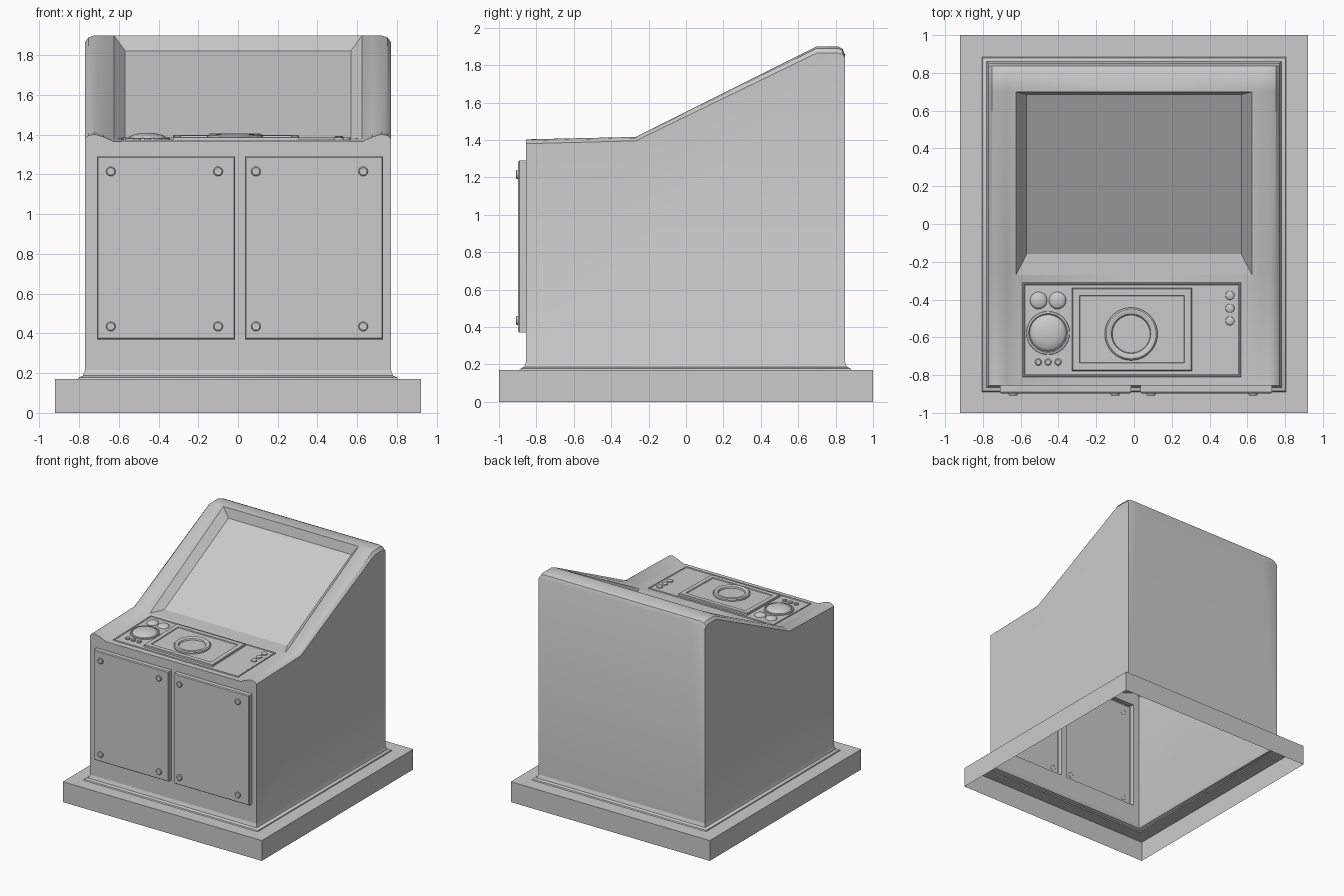
import bpy, bmesh, math

if "Cube" in bpy.data.objects:
    bpy.data.objects.remove(bpy.data.objects["Cube"])


def finish(name, bm, angle=35):
    """Weld, orient and smooth a bmesh, then link it as a named object."""
    bmesh.ops.remove_doubles(bm, verts=bm.verts, dist=0.0004)
    bmesh.ops.recalc_face_normals(bm, faces=bm.faces)
    me = bpy.data.meshes.new(name)
    bm.to_mesh(me)
    bm.free()
    ob = bpy.data.objects.new(name, me)
    bpy.context.collection.objects.link(ob)
    bpy.ops.object.select_all(action='DESELECT')
    ob.select_set(True)
    bpy.context.view_layer.objects.active = ob
    bpy.ops.object.shade_smooth_by_angle(angle=math.radians(angle))
    return ob


def face(bm, pts):
    return bm.faces.new([bm.verts.new(p) for p in pts])


def loft(bm, rings, cap=True):
    """Bridge closed rings of equal length; optionally fill the last one."""
    for a, b in zip(rings, rings[1:]):
        n = len(a)
        for i in range(n):
            j = (i + 1) % n
            face(bm, [a[i], a[j], b[j], b[i]])
    if cap:
        face(bm, rings[-1])


def deck_z(y):
    return 1.365 + 0.0222 * (y + 0.855)


def on_deck(u, v, d):
    return (u, v, deck_z(v) + d)


def on_front(u, v, d):
    return (u, -0.855 - d, v)


def tray(name, u0, u1, v0, v1, steps, place):
    """Stepped rectangular plate: steps are (inset, height)."""
    bm = bmesh.new()
    loft(bm, [[place(u, v, d) for u, v in ((u0 + i, v0 + i), (u1 - i, v0 + i),
               (u1 - i, v1 - i), (u0 + i, v1 - i))] for i, d in steps])
    return finish(name, bm)


def lathe(name, u, v, prof, place, seg=32):
    """Round part: prof is (radius, height), capped at the last ring."""
    bm = bmesh.new()
    ang = [2 * math.pi * k / seg for k in range(seg)]
    loft(bm, [[place(u + r * math.cos(t), v + r * math.sin(t), d) for t in ang]
              for r, d in prof])
    return finish(name, bm)


def dome(r, base, h, n=6):
    return [(r * math.cos(t), base + h * math.sin(t))
            for t in [math.radians(86) * k / n for k in range(n + 1)]]


def rect(x, yf, yb, z):
    return [(-x, yf, z), (x, yf, z), (x, yb, z), (-x, yb, z)]


W, YF, YB, ZB = 0.77, -0.855, 0.85, 0.215

# Plinth: open underneath, with a ledge around the cabinet
bm = bmesh.new()
loft(bm, [rect(0.92, -1, 1, 0), rect(0.92, -1, 1, 0.17), rect(0.805, -0.89, 0.885, 0.17)], cap=False)
finish("plinth", bm)

# Cabinet shell: flared foot, sides, back, raised side rims and screen recess
bm = bmesh.new()
loft(bm, [rect(0.805, -0.89, 0.885, 0.17), rect(0.803, -0.885, 0.88, 0.178),
          rect(0.78, -0.865, 0.86, 0.187), rect(W, YF, YB, ZB)], cap=False)
# stations along y: (y, inner z, peak z, outer z)
stations = [(YF, 1.365, 1.403, 1.380), (-0.27, 1.378, 1.416, 1.395),
            (0.70, 1.90, 1.90, 1.865), (0.81, 1.90, 1.90, 1.865),
            (0.837, 1.888, 1.888, 1.858), (YB, 1.855, 1.855, 1.84)]


def section(s):
    y, zi, zp, zo = s
    return [(0, y, zi), (0.625, y, zi), (0.675, y, zi + 0.62 * (zp - zi)),
            (0.72, y, zp), (0.753, y, zp - 0.3 * (zp - zo)), (W, y, zo)]


def flip(pts, s):
    return [(p[0] * s, p[1], p[2]) for p in pts]


secs = [section(s) for s in stations]
for s in (1, -1):
    for k, (a, b) in enumerate(zip(secs, secs[1:])):
        for i in range(5):
            if not (k == 1 and i == 0):
                face(bm, flip([a[i], a[i + 1], b[i + 1], b[i]], s))
    face(bm, flip([(W, YB, ZB), (W, YF, ZB)] + [c[-1] for c in secs], s))
    face(bm, flip([(0, YB, ZB), (W, YB, ZB)] + secs[-1][::-1], s))
    # upper front strip follows the rim contour
    face(bm, flip([(0, YF, 1.29), (W, YF, 1.29)] + secs[0][::-1], s))
# front wall with two door openings
xs = [-W, -0.71, -0.015, 0.035, 0.73, W]
zs = [ZB, 0.37, 1.29]
for i in range(5):
    for j in range(2):
        if not (j == 1 and i in (1, 3)):
            face(bm, [(xs[i], YF, zs[j]), (xs[i + 1], YF, zs[j]),
                      (xs[i + 1], YF, zs[j + 1]), (xs[i], YF, zs[j + 1])])
finish("cabinet", bm, 32)

# Screen: bevelled recess with a flat display
bm = bmesh.new()
loft(bm, [[(-0.625, -0.27, 1.378), (0.625, -0.27, 1.378), (0.625, 0.70, 1.90), (-0.625, 0.70, 1.90)],
          [(-0.568, -0.16, 1.382), (0.568, -0.16, 1.382), (0.568, 0.685, 1.822), (-0.568, 0.685, 1.822)]])
finish("screen_recess", bm, 20)

# Front doors with corner bolts
for side, x0, x1 in (("left", -0.71, -0.015), ("right", 0.035, 0.73)):
    tray(side + "_door", x0, x1, 0.37, 1.29, [(0, 0), (0, 0.035), (0.006, 0.042)], on_front)
    inset = 0.07 if side == "left" else 0.055
    for i, bx in enumerate((x0 + inset, x0 + inset + 0.54)):
        for j, bz in enumerate((0.435, 1.215)):
            lathe(f"{side}_door_bolt_{i}{j}", bx, bz,
                  [(0.024, 0.04), (0.024, 0.050), (0.019, 0.054)], on_front, 16)

# Control deck plates
tray("control_panel", -0.59, 0.567, -0.81, -0.31,
     [(0, 0), (0.002, 0.008), (0.008, 0.008), (0.013, 0.004)], on_deck)
tray("centre_plate", -0.328, 0.307, -0.777, -0.338,
     [(0, 0.003), (0.001, 0.018), (0.005, 0.021), (0.04, 0.021), (0.043, 0.014)], on_deck)

# Dial ring
lathe("dial_ring", -0.015, -0.582,
      [(0.14, 0.012), (0.14, 0.026), (0.132, 0.033), (0.112, 0.033), (0.104, 0.028), (0.100, 0.016)],
      on_deck, 40)

# Trackball in its collar
lathe("trackball_collar", -0.455, -0.577,
      [(0.115, 0.003), (0.113, 0.012), (0.103, 0.014), (0.098, 0.008)], on_deck)
lathe("trackball", -0.455, -0.577, dome(0.098, 0.007, 0.031), on_deck)

# Dome buttons and small push buttons
for i, x in enumerate((-0.505, -0.405)):
    lathe(f"dome_button_{i}", x, -0.405, [(0.046, 0.003)] + dome(0.044, 0.008, 0.016), on_deck, 24)
for i, x in enumerate((-0.507, -0.455, -0.402)):
    lathe(f"small_button_{i}", x, -0.731, [(0.018, 0.003), (0.018, 0.012), (0.013, 0.016)], on_deck, 16)
for i, y in enumerate((-0.378, -0.446, -0.513)):
    lathe(f"side_button_{i}", 0.508, y, [(0.024, 0.003), (0.023, 0.013), (0.017, 0.017)], on_deck, 16)
